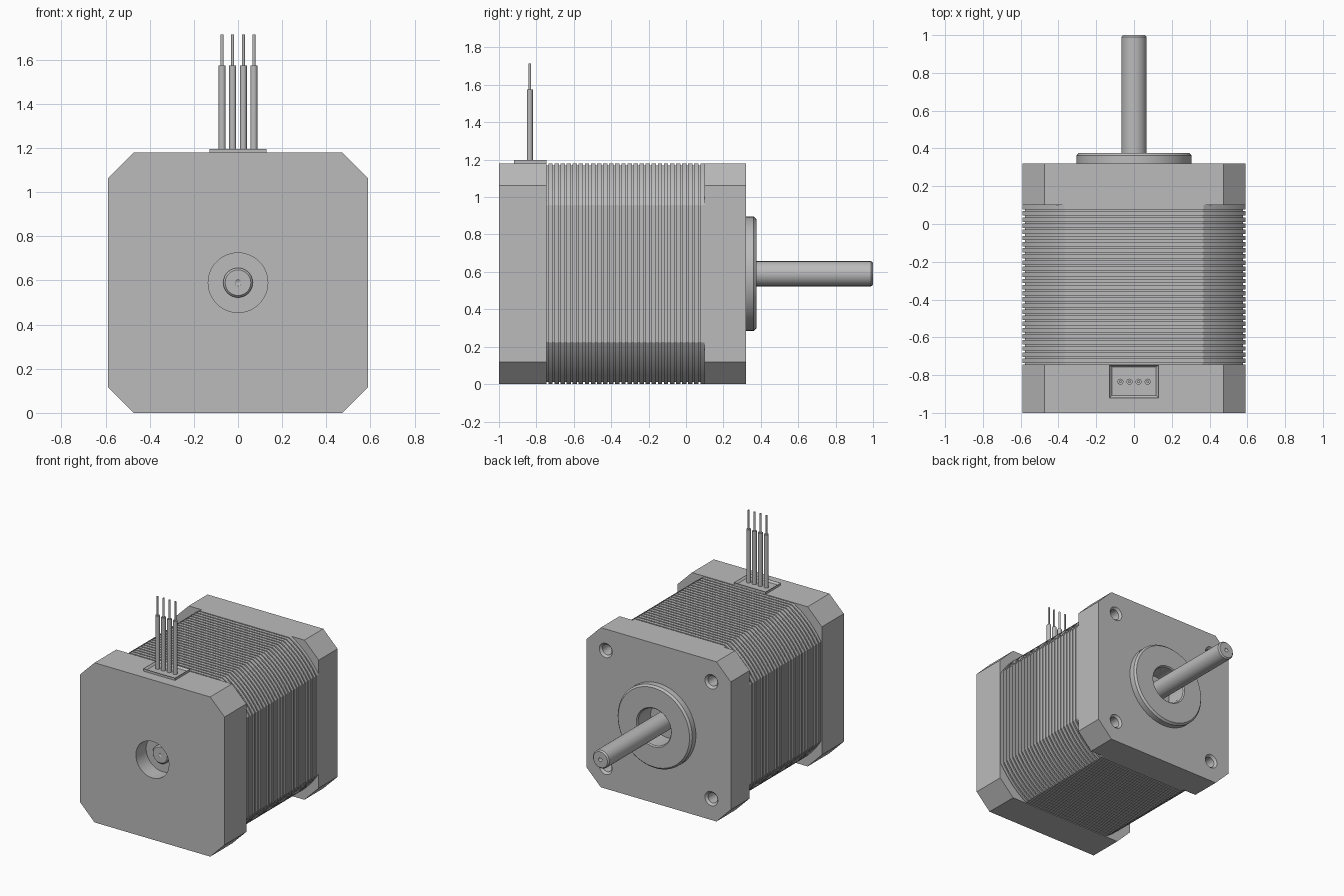
import bpy, bmesh, math
from mathutils import Matrix, Vector

cube = bpy.data.objects.get("Cube")
if cube:
    bpy.data.objects.remove(cube, do_unlink=True)

AXIS_Z = 0.59   # height of the shaft axis
HALF = 0.59     # half width of the body

grey = bpy.data.materials.new("motor grey")
grey.use_nodes = True
grey.diffuse_color = (0.5, 0.5, 0.5, 1)
grey.node_tree.nodes["Principled BSDF"].inputs["Base Color"].default_value = grey.diffuse_color


def finish(name, bm, location):
    bmesh.ops.recalc_face_normals(bm, faces=bm.faces)
    mesh = bpy.data.meshes.new(name)
    bm.to_mesh(mesh)
    bm.free()
    mesh.materials.append(grey)
    obj = bpy.data.objects.new(name, mesh)
    obj.location = location
    bpy.context.collection.objects.link(obj)
    smooth(obj)
    return obj


def activate(obj):
    bpy.ops.object.select_all(action='DESELECT')
    obj.select_set(True)
    bpy.context.view_layer.objects.active = obj


def smooth(obj):
    activate(obj)
    bpy.ops.object.shade_smooth_by_angle(angle=math.radians(30))


def loft(name, rings, location=(0, 0, AXIS_Z)):
    """Skin a row of (y, outline) rings and close both ends."""
    bm = bmesh.new()
    loops = [[bm.verts.new((x, y, z)) for x, z in pts] for y, pts in rings]
    for a, b in zip(loops, loops[1:]):
        for i in range(len(a)):
            j = (i + 1) % len(a)
            bm.faces.new((a[i], a[j], b[j], b[i]))
    bm.faces.new(loops[0])
    bm.faces.new(loops[-1])
    return finish(name, bm, location)


def lathe(name, profile, location=(0, 0, AXIS_Z), axis='Y', steps=48):
    """Turn a profile of (radius, distance along axis) points."""
    bm = bmesh.new()
    verts = [bm.verts.new((r, 0, d)) for r, d in profile]
    edges = [bm.edges.new(pair) for pair in zip(verts, verts[1:])]
    bmesh.ops.spin(bm, geom=verts + edges, cent=(0, 0, 0), axis=(0, 0, 1),
                   angle=math.tau, steps=steps, use_duplicate=False)
    bmesh.ops.remove_doubles(bm, verts=bm.verts, dist=0.0001)
    if axis == 'Y':
        bmesh.ops.transform(bm, matrix=Matrix.Rotation(-math.pi / 2, 4, 'X'), verts=bm.verts)
    return finish(name, bm, location)


def cut(obj, cutter):
    cutter.hide_render = True
    mod = obj.modifiers.new("cut", 'BOOLEAN')
    mod.operation = 'DIFFERENCE'
    mod.solver = 'EXACT'
    mod.object = cutter
    activate(obj)
    bpy.ops.object.modifier_apply(modifier=mod.name)
    bpy.data.objects.remove(cutter, do_unlink=True)
    smooth(obj)


def four_corners(corner):
    """Repeat the points of one corner by quarter turns."""
    pts = []
    for _ in range(4):
        pts += corner
        corner = [(-z, x) for x, z in corner]
    return pts


def chamfered(half, chamfer):
    return four_corners([(half, half - chamfer), (half - chamfer, half)])


def arc_cornered(half, radius, steps=10):
    start = math.acos(half / radius)
    sweep = math.pi / 2 - 2 * start
    angles = [start + sweep * i / steps for i in range(steps + 1)]
    return four_corners([(radius * math.cos(a), radius * math.sin(a)) for a in angles])


# End caps
cap = chamfered(HALF, 0.117)
front_cap = loft("front_end_cap", [(-1.0, cap), (-0.745, cap)])
back_cap = loft("back_end_cap", [(0.1, cap), (0.32, cap)])

# Front recess, shaft opening and screw holes
cut(front_cap, lathe("recess_cutter", [(0, -1.05), (0.135, -1.05), (0.135, -0.88), (0, -0.88)]))
cut(back_cap, lathe("opening_cutter", [(0, 0.22), (0.135, 0.22), (0.135, 0.4), (0, 0.4)]))
for sx in (-1, 1):
    for sz in (-1, 1):
        hole = lathe("screw_hole_cutter",
                     [(0, 0.2), (0.038, 0.2), (0.038, 0.305), (0.053, 0.32), (0.053, 0.36), (0, 0.36)],
                     (sx * 0.432, 0, AXIS_Z + sz * 0.432), steps=24)
        cut(back_cap, hole)

# Laminated stack with a groove between plates
outer, inner = arc_cornered(HALF, 0.695), arc_cornered(HALF - 0.012, 0.683)
plates, start, end, groove = 26, -0.745, 0.1, 0.009
pitch = (end - start) / plates
rings = []
for i in range(plates):
    y = start + i * pitch
    rings += [(y, inner), (y + groove, inner), (y + groove, outer), (y + pitch, outer)]
loft("lamination_stack", rings)

# Pilot boss and shaft
lathe("pilot_boss", [(0.135, 0.31), (0.305, 0.31), (0.305, 0.362), (0.292, 0.376),
                     (0.143, 0.376), (0.135, 0.368), (0.135, 0.31)], steps=64)
lathe("shaft", [(0, -0.9), (0.014, -0.91), (0.058, -0.91), (0.067, -0.9),
                (0.067, 0.99), (0.058, 1.0), (0.014, 1.0), (0, 0.985)])

# Connector tray: rim around a shallow floor
bm = bmesh.new()
bmesh.ops.create_cube(bm, size=1, matrix=Matrix.Diagonal((0.26, 0.175, 0.03, 1)))
top = max(bm.faces, key=lambda f: f.calc_center_median().z)
bmesh.ops.inset_region(bm, faces=[top], thickness=0.018)
bmesh.ops.translate(bm, verts=top.verts, vec=Vector((0, 0, -0.014)))
finish("connector_tray", bm, (0, -0.833, 1.182))

# Lead wires with bare ends
for i in range(4):
    lathe(f"lead_wire_{i + 1}",
          [(0, 1.175), (0.016, 1.175), (0.016, 1.575), (0.007, 1.575), (0.007, 1.715), (0, 1.715)],
          ((i - 1.5) * 0.048, -0.835, 0), axis='Z', steps=16)
